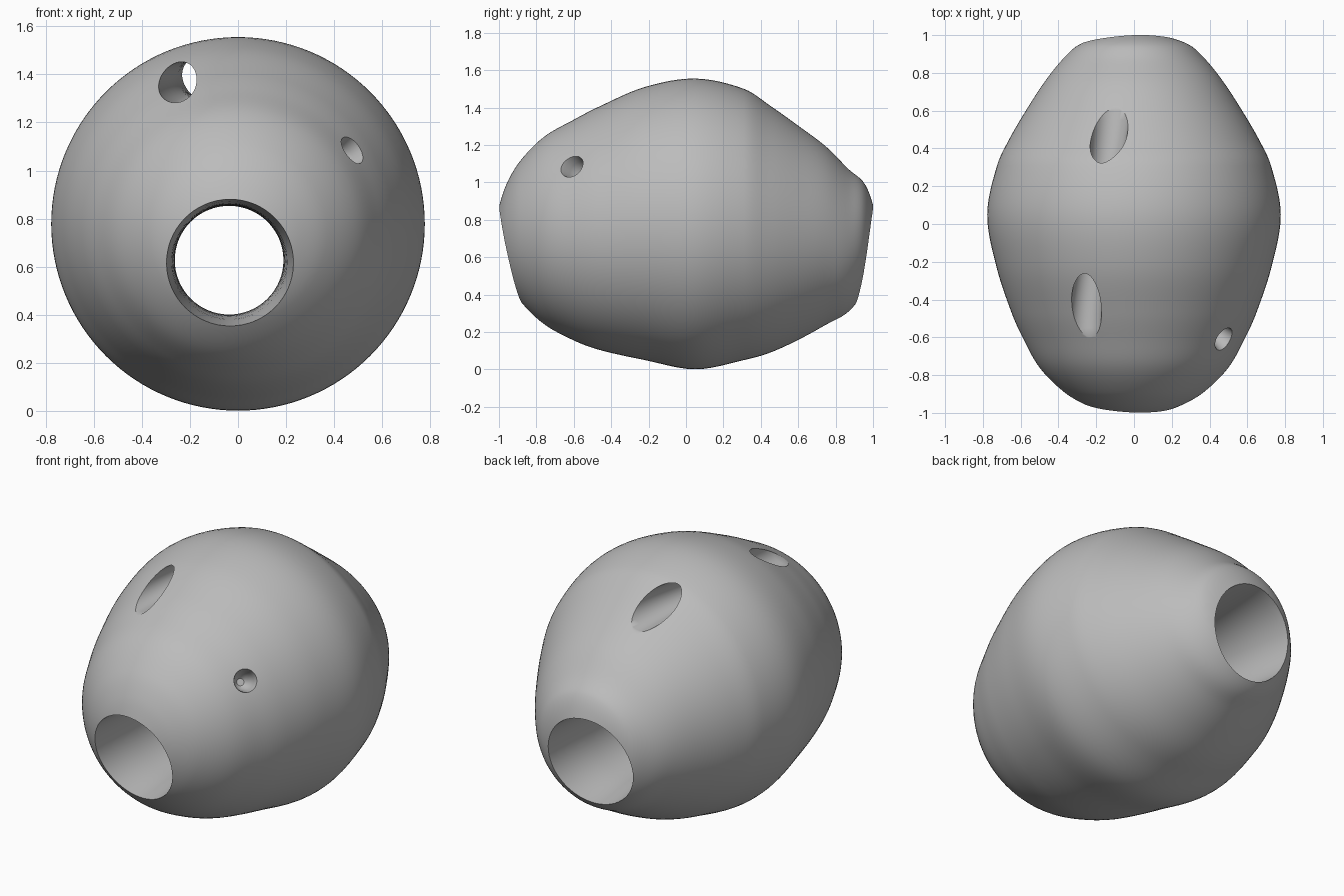
import bpy, bmesh, math
from mathutils import Vector

if "Cube" in bpy.data.objects:
    bpy.data.objects.remove(bpy.data.objects["Cube"])

stone = bpy.data.materials.new("grey stone")
stone.use_nodes = True
grey = (0.5, 0.5, 0.5, 1)
stone.diffuse_color = grey
stone.node_tree.nodes["Principled BSDF"].inputs["Base Color"].default_value = grey


def smooth_path(points, steps):
    """Catmull-Rom interpolation with chord-length tangents."""
    pts = [Vector(p) for p in points]
    pts = [2 * pts[0] - pts[1]] + pts + [2 * pts[-1] - pts[-2]]
    out = []
    for a, b, c, d in zip(pts, pts[1:], pts[2:], pts[3:]):
        span = (c - b).length
        m1 = (c - a) / ((c - b).length + (b - a).length) * span
        m2 = (d - b) / ((d - c).length + (c - b).length) * span
        for i in range(steps):
            t = i / steps
            out.append(b * (2*t**3 - 3*t*t + 1) + m1 * (t**3 - 2*t*t + t)
                       + c * (3*t*t - 2*t**3) + m2 * (t**3 - t*t))
    return out + [pts[-2]]


def loft(name, rings, sides):
    """Closed skin through circles given as (x, y, z, radius), facing along y."""
    bm = bmesh.new()
    loops = []
    for x, y, z, r in rings:
        angles = [2 * math.pi * i / sides for i in range(sides)]
        loops.append([bm.verts.new((x + r * math.cos(a), y, z + r * math.sin(a)))
                      for a in angles])
    for lo, hi in zip(loops, loops[1:]):
        for i in range(sides):
            j = (i + 1) % sides
            bm.faces.new((lo[i], lo[j], hi[j], hi[i]))
    bm.faces.new(loops[0])
    bm.faces.new(loops[-1])
    bmesh.ops.recalc_face_normals(bm, faces=bm.faces)
    mesh = bpy.data.meshes.new(name)
    bm.to_mesh(mesh)
    bm.free()
    mesh.materials.append(stone)
    obj = bpy.data.objects.new(name, mesh)
    bpy.context.collection.objects.link(obj)
    return obj


# Rounded bead body: y, centre height, radius
profile = [(-1.02, 0.74, 0.03), (-1.0, 0.74, 0.13), (-0.96, 0.74, 0.25),
           (-0.89, 0.74, 0.37), (-0.76, 0.743, 0.5), (-0.6, 0.745, 0.59),
           (-0.465, 0.755, 0.65), (-0.22, 0.78, 0.73), (0.05, 0.778, 0.777),
           (0.31, 0.775, 0.725), (0.45, 0.75, 0.66), (0.604, 0.73, 0.57),
           (0.75, 0.715, 0.475), (0.87, 0.69, 0.38), (0.95, 0.71, 0.29),
           (1.0, 0.74, 0.14), (1.02, 0.74, 0.03)]
body = loft("bead_body", [(0, y, z, r) for y, z, r in smooth_path(profile, 6)], 128)

# Wide bore that narrows in the middle
bore = loft("main_bore_cutter", smooth_path(
    [(-0.035, -1.1, 0.61, 0.285), (-0.035, -0.92, 0.61, 0.262),
     (-0.036, -0.6, 0.62, 0.238), (-0.037, 0, 0.627, 0.226),
     (-0.036, 0.6, 0.62, 0.238), (-0.035, 0.92, 0.61, 0.265),
     (-0.035, 1.1, 0.61, 0.285)], 6), 64)

# Small tunnel just under the top
tunnel = loft("top_tunnel_cutter", smooth_path(
    [(-0.27, -0.7, 1.37, 0.09), (-0.25, -0.4, 1.37, 0.083),
     (-0.19, 0.05, 1.385, 0.07), (-0.135, 0.45, 1.39, 0.095),
     (-0.1, 0.75, 1.38, 0.11)], 6), 40)

# Shallow round pit, pointing along the surface normal
pit = loft("pit_cutter", [(0, -0.12, 0, 0.02), (0, -0.1, 0, 0.04),
                          (0, -0.04, 0, 0.055), (0, 0, 0, 0.062),
                          (0, 0.08, 0, 0.085)], 32)
outward = Vector((0.47, -0.4, 0.33))
pit.rotation_euler = outward.to_track_quat("Y", "Z").to_euler()
pit.location = (0.468, -0.6, 1.08)

# Cut the openings, then remove the cutters
cutters = [bore, tunnel, pit]
for cutter in cutters:
    cutter.hide_render = True
    cut = body.modifiers.new(cutter.name, "BOOLEAN")
    cut.operation = "DIFFERENCE"
    cut.solver = "EXACT"
    cut.object = cutter
bpy.context.view_layer.update()
graph = bpy.context.evaluated_depsgraph_get()
carved = bpy.data.meshes.new_from_object(body.evaluated_get(graph))
body.modifiers.clear()
body.data = carved
for cutter in cutters:
    bpy.data.objects.remove(cutter)

# Smooth shading with crisp rims
bpy.ops.object.select_all(action="DESELECT")
body.select_set(True)
bpy.context.view_layer.objects.active = body
bpy.ops.object.shade_smooth_by_angle(angle=math.radians(40))
